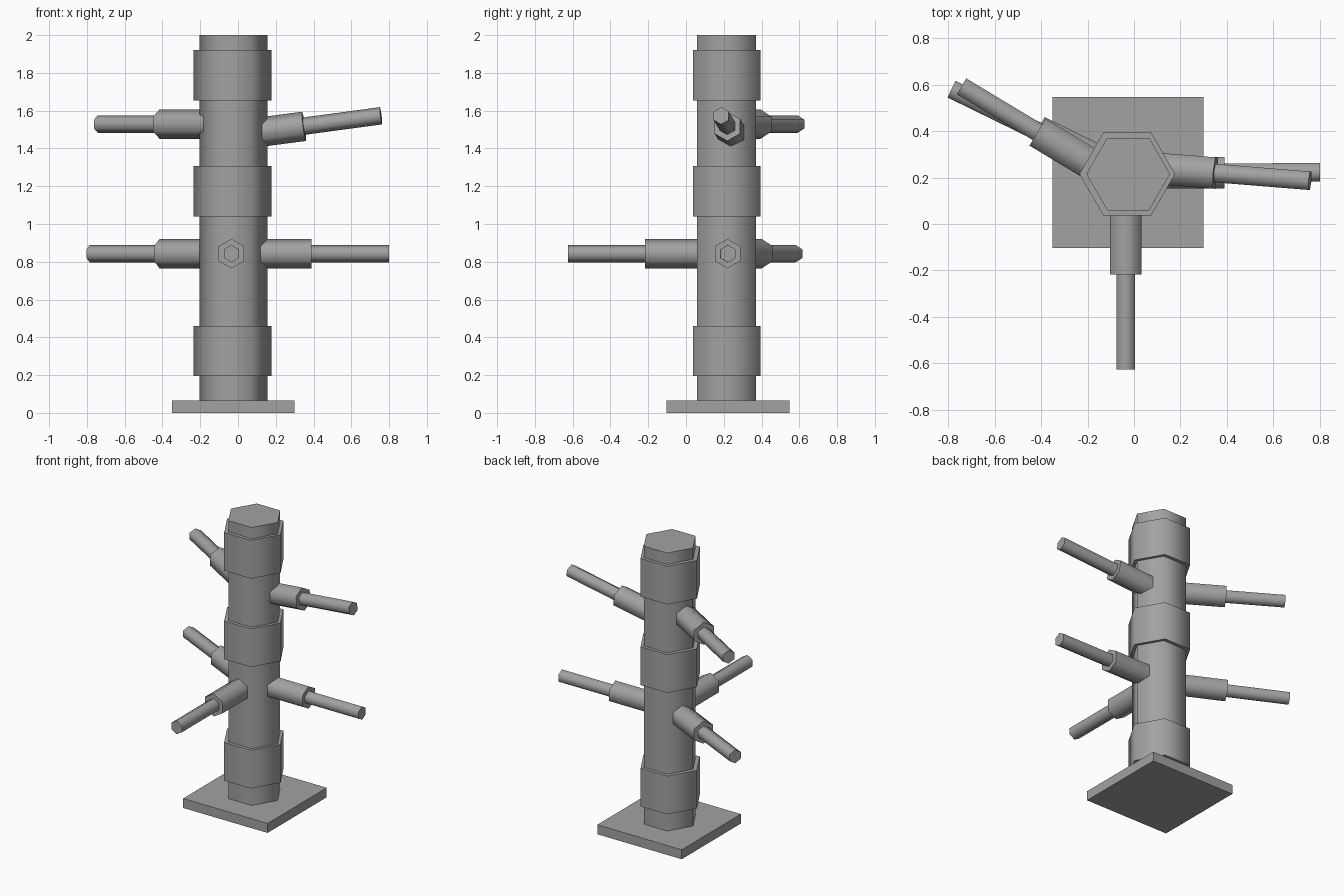
import bpy
import math
from mathutils import Vector, Matrix

cube = bpy.data.objects.get("Cube")
if cube:
    bpy.data.objects.remove(cube)

GREY = (0.36, 0.36, 0.36, 1)
mat = bpy.data.materials.new("plain grey")
mat.use_nodes = True
mat.diffuse_color = GREY
mat.node_tree.nodes["Principled BSDF"].inputs["Base Color"].default_value = GREY

CX, CY = -0.025, 0.215


def hex_bar(name, start, end, radius):
    """Six-sided bar from start to end; lying bars have a corner upward."""
    start, end = Vector(start), Vector(end)
    axis = (end - start).normalized()
    corner = Vector((1, 0, 0)) if abs(axis.z) > 0.9 else Vector((0, 0, 1))
    corner = (corner - axis * corner.dot(axis)).normalized()
    side = axis.cross(corner)
    bpy.ops.mesh.primitive_cylinder_add(vertices=6, radius=radius, depth=(end - start).length)
    obj = bpy.context.object
    obj.name = name
    # The cylinder's first corner lies on its local +y
    rot = Matrix((-side, corner, axis)).transposed().to_4x4()
    obj.matrix_world = Matrix.Translation((start + end) / 2) @ rot
    obj.data.materials.append(mat)
    # Smooth round the sides, sharp at the ends
    bpy.ops.object.shade_smooth_by_angle(angle=math.radians(65))
    return obj


# Square base plate
bpy.ops.mesh.primitive_cube_add(size=1, location=(CX, 0.222, 0.033))
base = bpy.context.object
base.name = "base_plate"
base.scale = (0.65, 0.65, 0.066)
base.data.materials.append(mat)

# Post and its three wrapped bands
hex_bar("post", (CX, CY, 0.05), (CX, CY, 2.0), 0.18)
for name, low in (("lower", 0.195), ("middle", 1.04), ("upper", 1.655)):
    hex_bar(name + "_band", (CX - 0.004, CY, low), (CX - 0.004, CY, low + 0.266), 0.206)

# Arms: thick sleeve from root to shoulder, thin rod on to the tip
ARMS = {
    "front_arm": ((-0.035, 0.15, 0.843), (-0.035, -0.217, 0.843), (-0.035, -0.625, 0.843)),
    "lower_left_arm": ((0.03, 0.22, 0.843), (0.39, 0.22, 0.843), (0.80, 0.222, 0.843)),
    "upper_left_arm": ((0.06, 0.242, 1.479), (0.35, 0.219, 1.517), (0.757, 0.186, 1.573)),
    "lower_right_arm": ((-0.10, 0.245, 0.843), (-0.415, 0.40, 0.843), (-0.785, 0.58, 0.843)),
    "upper_right_arm": ((-0.10, 0.206, 1.529), (-0.415, 0.395, 1.529), (-0.742, 0.592, 1.529)),
}
for name, (root, shoulder, tip) in ARMS.items():
    hex_bar(name + "_sleeve", root, shoulder, 0.078)
    hex_bar(name + "_rod", root, tip, 0.046)
